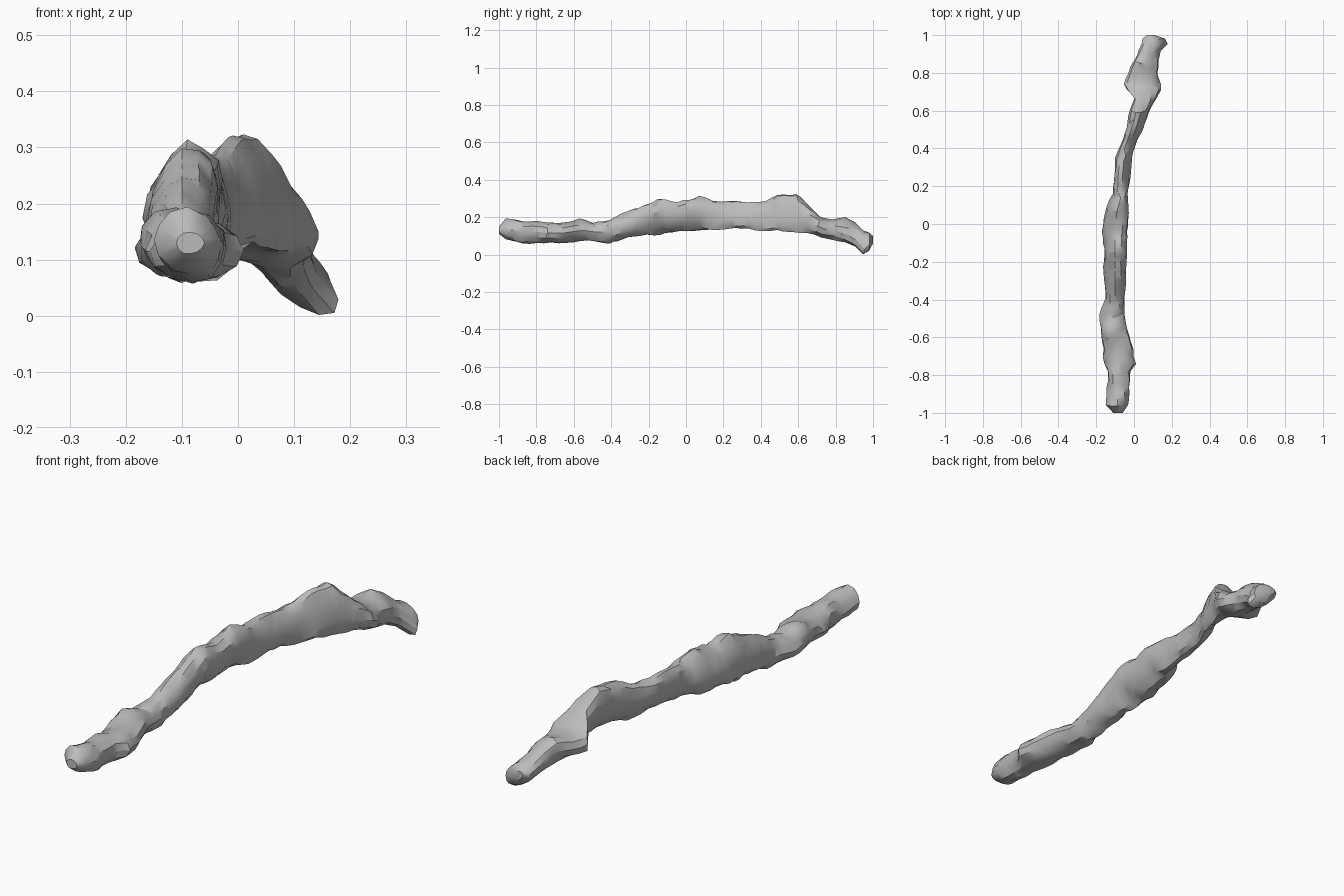
import bpy
import bmesh
import math
import random

random.seed(4)
SIDES = 12
STEP = 0.032

cube = bpy.data.objects.get("Cube")
if cube:
    bpy.data.objects.remove(cube, do_unlink=True)

# Outline of the branch in hundredths: along y, then left, right, underside, top
OUTLINE = [
    (-100, -11, -6, 11, 15), (-96, -15, -3, 8, 19), (-87, -14, -2, 6, 18),
    (-79, -14, -2, 6, 18), (-75, -16, 1, 6, 17), (-67, -16, 0, 6, 17),
    (-56, -18, -4, 7, 19), (-49, -18, -5, 7, 17), (-40, -15, -5, 6, 19),
    (-30, -16, -4, 9, 23), (-14, -16, -4, 11, 30), (-5, -17, -3, 12, 28),
    (8, -15, -3, 13, 31), (15, -11, -3, 13, 29), (34, -10, -1, 14, 28),
    (44, -6, 2, 12, 29), (50, -4, 5, 13, 32), (60, -2, 9, 12, 33),
    (66, 0, 12, 11, 27), (70, -4, 14, 10, 23), (73, -6, 14, 9, 20),
    (79, -3, 13, 8, 19), (86, 0, 13, 6, 20), (91, 2, 14, 4, 17),
    (95, 4, 18, 0, 13), (98, 5, 17, 2, 12), (100, 7, 11, 6, 10),
]
# How far each cross-section leans sideways, by position along the branch
LEAN = [(-100, 0), (-45, 0), (-15, 0.35), (5, 0.3), (20, -0.3), (60, -0.45),
        (75, -0.1), (95, -0.6), (100, -0.3)]


def sample(table, y):
    """Linear interpolation of the rows of a table at y."""
    for a, b in zip(table, table[1:]):
        if y <= b[0]:
            t = (y - a[0]) / (b[0] - a[0])
            return [p + (q - p) * t for p, q in zip(a[1:], b[1:])]
    return list(table[-1][1:])


def ring(bm, y):
    """One leaning oval cross-section with slightly rough bark."""
    left, right, low, high = (v / 100 for v in sample(OUTLINE, y * 100))
    lean = sample(LEAN, y * 100)[0]
    verts = []
    for i in range(SIDES):
        a = math.tau * i / SIDES
        # Diagonal ridges wind round the branch
        rough = 1 + 0.05 * math.sin(3 * a + 30 * y) + random.uniform(-0.06, 0.04)
        x = (left + right) / 2 + (right - left) / 2 * math.cos(a) * rough
        z = (low + high) / 2 + (high - low) / 2 * math.sin(a + lean) * rough
        slip = 0.012 * math.sin(2 * a + 1) * (1 - y ** 8) if abs(y) < 0.99 else 0
        verts.append(bm.verts.new((x, y + slip, max(z, 0))))
    return verts


# Stations: every outline row, with extra rings in the long gaps
stations = []
for a, b in zip(OUTLINE, OUTLINE[1:]):
    y0, y1 = a[0] / 100, b[0] / 100
    count = max(1, round((y1 - y0) / STEP))
    stations += [y0 + (y1 - y0) * k / count for k in range(count)]
stations.append(1.0)

bm = bmesh.new()
rings = [ring(bm, y) for y in stations]
for r, s in zip(rings, rings[1:]):
    for i in range(SIDES):
        j = (i + 1) % SIDES
        bm.faces.new((r[i], r[j], s[j], s[i]))
bm.faces.new(rings[0])
bm.faces.new(rings[-1])
bmesh.ops.triangulate(bm, faces=bm.faces[:])
bmesh.ops.recalc_face_normals(bm, faces=bm.faces[:])

mesh = bpy.data.meshes.new("branch")
bm.to_mesh(mesh)
bm.free()
branch = bpy.data.objects.new("branch", mesh)
bpy.context.collection.objects.link(branch)

# Plain grey bark
grey = bpy.data.materials.new("bark_grey")
grey.use_nodes = True
grey.diffuse_color = (0.5, 0.5, 0.5, 1)
grey.node_tree.nodes["Principled BSDF"].inputs["Base Color"].default_value = (0.5, 0.5, 0.5, 1)
mesh.materials.append(grey)

bpy.ops.object.select_all(action="DESELECT")
branch.select_set(True)
bpy.context.view_layer.objects.active = branch
bpy.ops.object.shade_smooth_by_angle(angle=math.radians(30))
